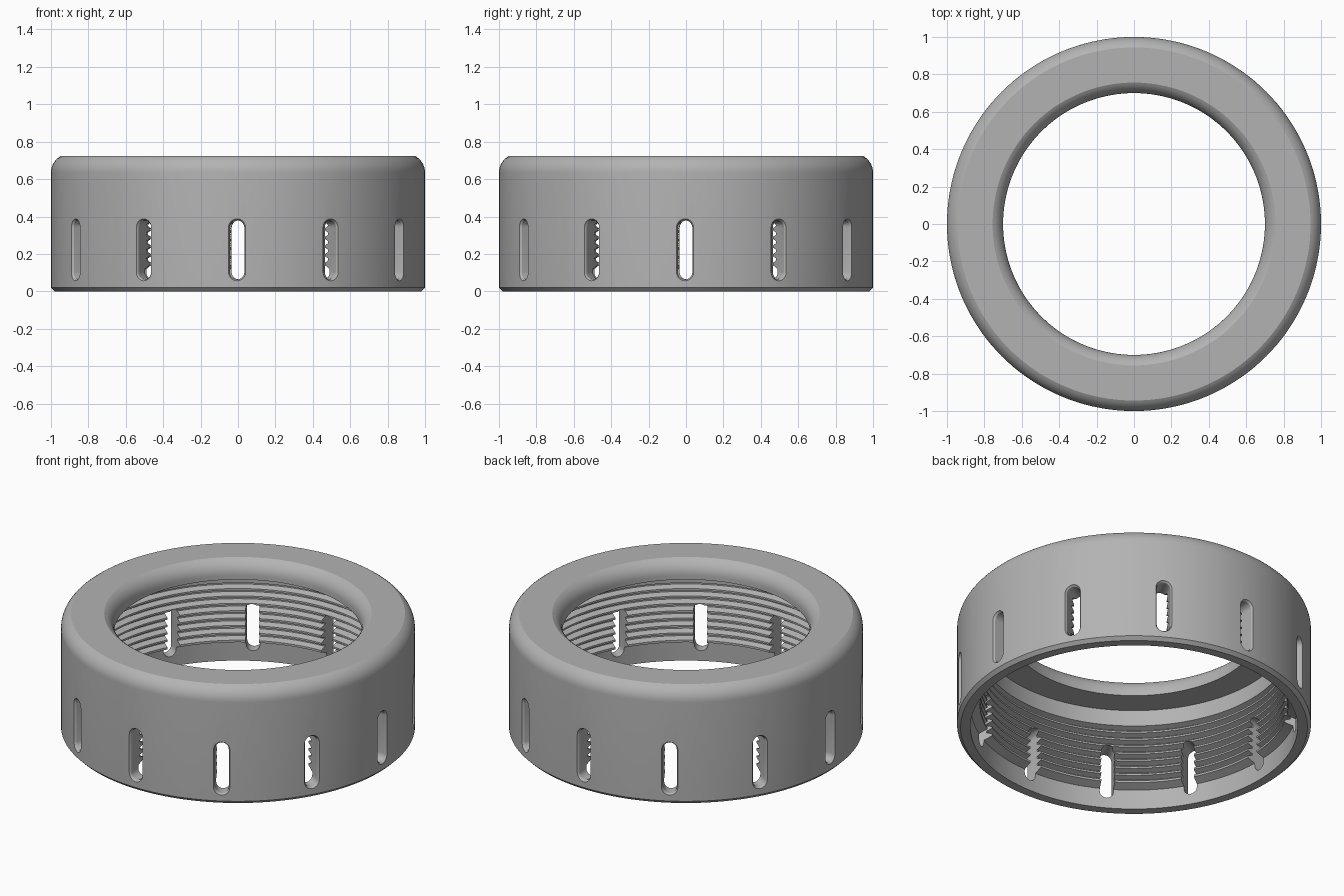
import bpy, bmesh, math
from mathutils import Matrix

SEGMENTS = 144
SLOTS = 12

if "Cube" in bpy.data.objects:
    bpy.data.objects.remove(bpy.data.objects["Cube"], do_unlink=True)

grey = bpy.data.materials.new("grey")
grey.use_nodes = True
colour = (0.45, 0.45, 0.45, 1)
grey.diffuse_color = colour
grey.node_tree.nodes["Principled BSDF"].inputs["Base Color"].default_value = colour


def make_object(name, bm):
    bmesh.ops.recalc_face_normals(bm, faces=bm.faces)
    mesh = bpy.data.meshes.new(name)
    bm.to_mesh(mesh)
    bm.free()
    mesh.materials.append(grey)
    obj = bpy.data.objects.new(name, mesh)
    bpy.context.collection.objects.link(obj)
    return obj


def loft(bm, loops, close=False):
    """Join matching vertex loops with quads."""
    n = len(loops[0])
    pairs = list(zip(loops, loops[1:]))
    if close:
        pairs.append((loops[-1], loops[0]))
    for a, b in pairs:
        for i in range(n):
            j = (i + 1) % n
            bm.faces.new((a[i], a[j], b[j], b[i]))


def arc(cx, cz, radius, start, end, steps=8):
    angles = [math.radians(start + (end - start) * i / steps) for i in range(steps + 1)]
    return [(cx + radius * math.cos(a), cz + radius * math.sin(a)) for a in angles]


# Cross-section as (radius, height): outer wall and rounded top, then the lip
profile = [(0.925, 0), (0.98, 0), (1, 0.02)]
profile += arc(0.9, 0.635, 0.1, 0, 64)
profile += arc(0.8, 0.635, 0.1, 116, 180)
profile += [(0.70, 0.61), (0.87, 0.61)]

# Internal thread grooves, from the top down
pitch, crest, root = 0.046, 0.87, 0.905
for i in range(8):
    z = 0.51 - i * pitch
    profile += [(crest, z), (root, z - 0.26 * pitch),
                (root, z - 0.5 * pitch), (crest, z - 0.76 * pitch)]
profile += [(crest, 0.14), (0.92, 0.12)]

bm = bmesh.new()
loops = []
for r, z in profile:
    loops.append([bm.verts.new((r * math.cos(math.tau * i / SEGMENTS),
                                r * math.sin(math.tau * i / SEGMENTS), z))
                  for i in range(SEGMENTS)])
loft(bm, loops, close=True)
ring = make_object("threaded_ring", bm)

# Slot cutters: rounded slots flaring at the outer wall
bm = bmesh.new()
for s in range(SLOTS):
    turn = Matrix.Rotation(math.tau * s / SLOTS - 0.005, 4, 'Z')
    loops = []
    for x, half_width in ((0.78, 0.039), (0.988, 0.039), (1.0, 0.047), (1.03, 0.067)):
        outline = (arc(0, 0.222 + 0.119, half_width, 0, 180, 10)
                   + arc(0, 0.222 - 0.119, half_width, 180, 360, 10))
        loops.append([bm.verts.new(turn @ Matrix.Translation((x, y, z)).translation)
                      for y, z in outline])
    loft(bm, loops)
    bm.faces.new(loops[0])
    bm.faces.new(loops[-1])
cutter = make_object("slot_cutter", bm)
cutter.hide_render = True

bpy.ops.object.select_all(action='DESELECT')
bpy.context.view_layer.objects.active = ring
ring.select_set(True)
cut = ring.modifiers.new("slots", 'BOOLEAN')
cut.operation = 'DIFFERENCE'
cut.solver = 'EXACT'
cut.object = cutter
bpy.ops.object.modifier_apply(modifier=cut.name)
bpy.data.objects.remove(cutter, do_unlink=True)
bpy.ops.object.shade_smooth_by_angle(angle=math.radians(25))
